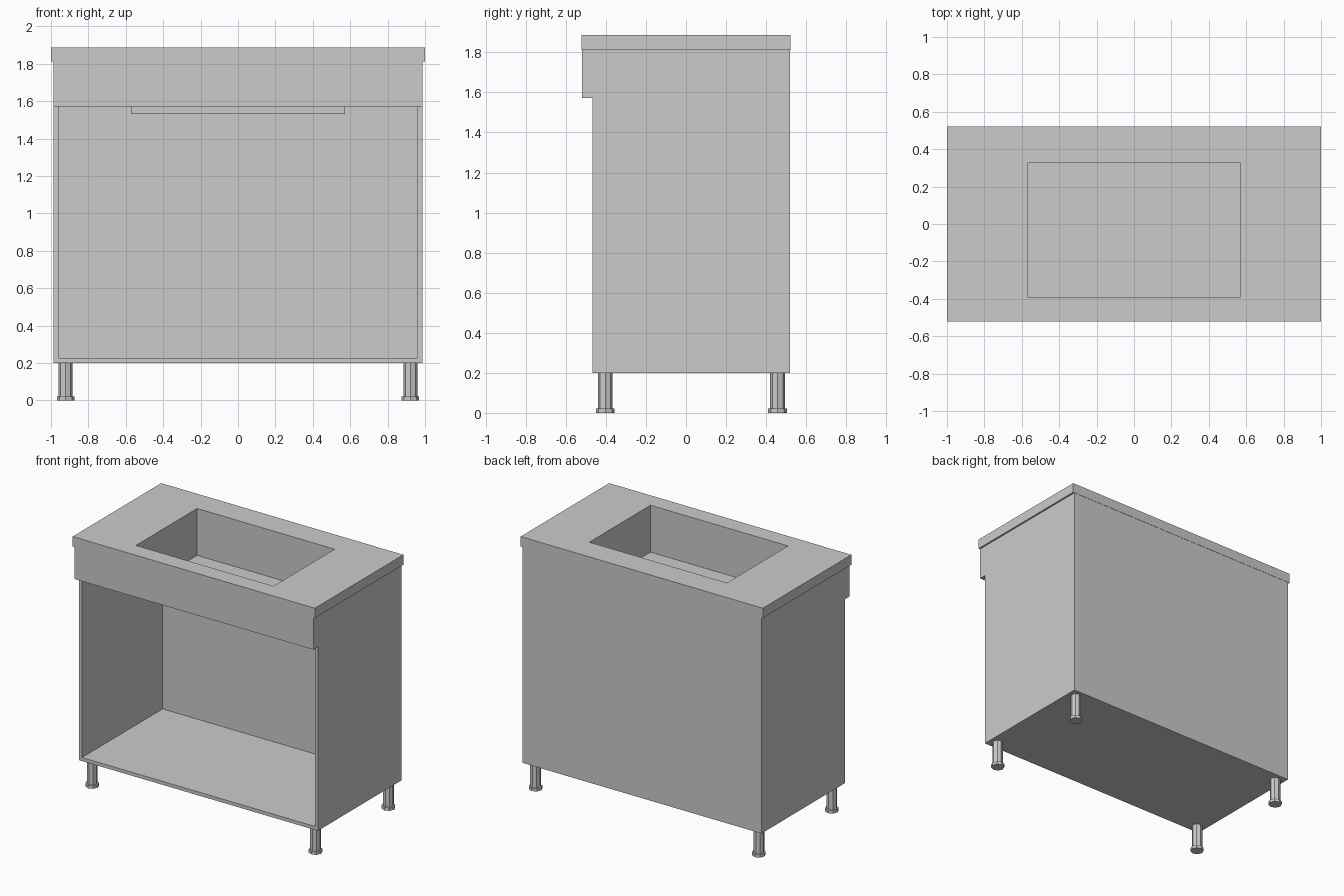
import bpy
import bmesh
from mathutils import Matrix, Vector

default = bpy.data.objects.get("Cube")
if default:
    bpy.data.objects.remove(default, do_unlink=True)

grey = bpy.data.materials.new("plain grey")
grey.use_nodes = True
grey.diffuse_color = (0.6, 0.6, 0.6, 1)
grey.node_tree.nodes["Principled BSDF"].inputs["Base Color"].default_value = (0.6, 0.6, 0.6, 1)


def finish(name, bm):
    bmesh.ops.recalc_face_normals(bm, faces=bm.faces)
    mesh = bpy.data.meshes.new(name)
    bm.to_mesh(mesh)
    bm.free()
    mesh.materials.append(grey)
    obj = bpy.data.objects.new(name, mesh)
    bpy.context.collection.objects.link(obj)
    return obj


def add_box(bm, low, high):
    low, high = Vector(low), Vector(high)
    matrix = Matrix.Translation((low + high) / 2) @ Matrix.Diagonal((*(high - low), 1))
    return bmesh.ops.create_cube(bm, size=1, matrix=matrix)["verts"]


def open_box(name, low, high, wall, axis, sign):
    """Hollow box: inset one side, then push the inset face inwards."""
    bm = bmesh.new()
    add_box(bm, low, high)
    bm.normal_update()
    mouth = next(f for f in bm.faces if f.normal[axis] * sign > 0.9)
    bmesh.ops.inset_region(bm, faces=[mouth], thickness=wall)
    # A duplicate rim edge forms the inner walls
    depth = high[axis] - low[axis] - wall
    result = bmesh.ops.extrude_face_region(bm, geom=[mouth])
    verts = [v for v in result["geom"] if isinstance(v, bmesh.types.BMVert)]
    shift = Vector((0, 0, 0))
    shift[axis] = -sign * depth
    bmesh.ops.translate(bm, verts=verts, vec=shift)
    if mouth.is_valid:
        bmesh.ops.delete(bm, geom=[mouth], context="FACES_ONLY")
    return bm


# Cabinet, open at the front; its roof is removed under the worktop
bm = open_box("cabinet", (-0.987, -0.467, 0.2), (0.987, 0.52, 1.85), 0.037, 1, -1)
bm.normal_update()
roof = [f for f in bm.faces if abs(f.normal.z) > 0.9 and f.calc_center_median().z > 1.7]
bmesh.ops.delete(bm, geom=roof, context="FACES")
for v in bm.verts:
    if v.co.z > 1.7:
        v.co.z = 1.812
finish("cabinet", bm)

# Front apron
bm = bmesh.new()
add_box(bm, (-0.987, -0.52, 1.572), (0.987, -0.467, 1.812))
finish("front_apron", bm)

# Basin
basin_low, basin_high = (-0.572, -0.397, 1.53), (0.572, 0.333, 1.886)
finish("basin", open_box("basin", basin_low, basin_high, 0.006, 2, 1))

# Worktop, four strips around the basin joined in one slab
bm = bmesh.new()
xs, ys = (-1, -0.572, 0.572, 1), (-0.522, -0.397, 0.333, 0.522)
grid = [[bm.verts.new((x, y, 1.812)) for y in ys] for x in xs]
cells = [bm.faces.new((grid[i][j], grid[i + 1][j], grid[i + 1][j + 1], grid[i][j + 1]))
         for i in range(3) for j in range(3) if (i, j) != (1, 1)]
top = bmesh.ops.extrude_face_region(bm, geom=cells, use_keep_orig=True)
bmesh.ops.translate(bm, vec=(0, 0, 0.074),
                    verts=[v for v in top["geom"] if isinstance(v, bmesh.types.BMVert)])
bmesh.ops.dissolve_limit(bm, angle_limit=0.01, verts=bm.verts, edges=bm.edges)
finish("worktop", bm)

# Legs with wider feet
for side, x in (("left", 0.922), ("right", -0.922)):
    for end, y in (("front", -0.403), ("back", 0.457)):
        bm = bmesh.new()
        for radius, low, high in ((0.037, 0.022, 0.2), (0.047, 0, 0.022)):
            bmesh.ops.create_cone(bm, cap_ends=True, segments=8, radius1=radius, radius2=radius,
                                  depth=high - low,
                                  matrix=Matrix.Translation((x, y, (low + high) / 2)))
        finish(f"{end}_{side}_leg", bm)
